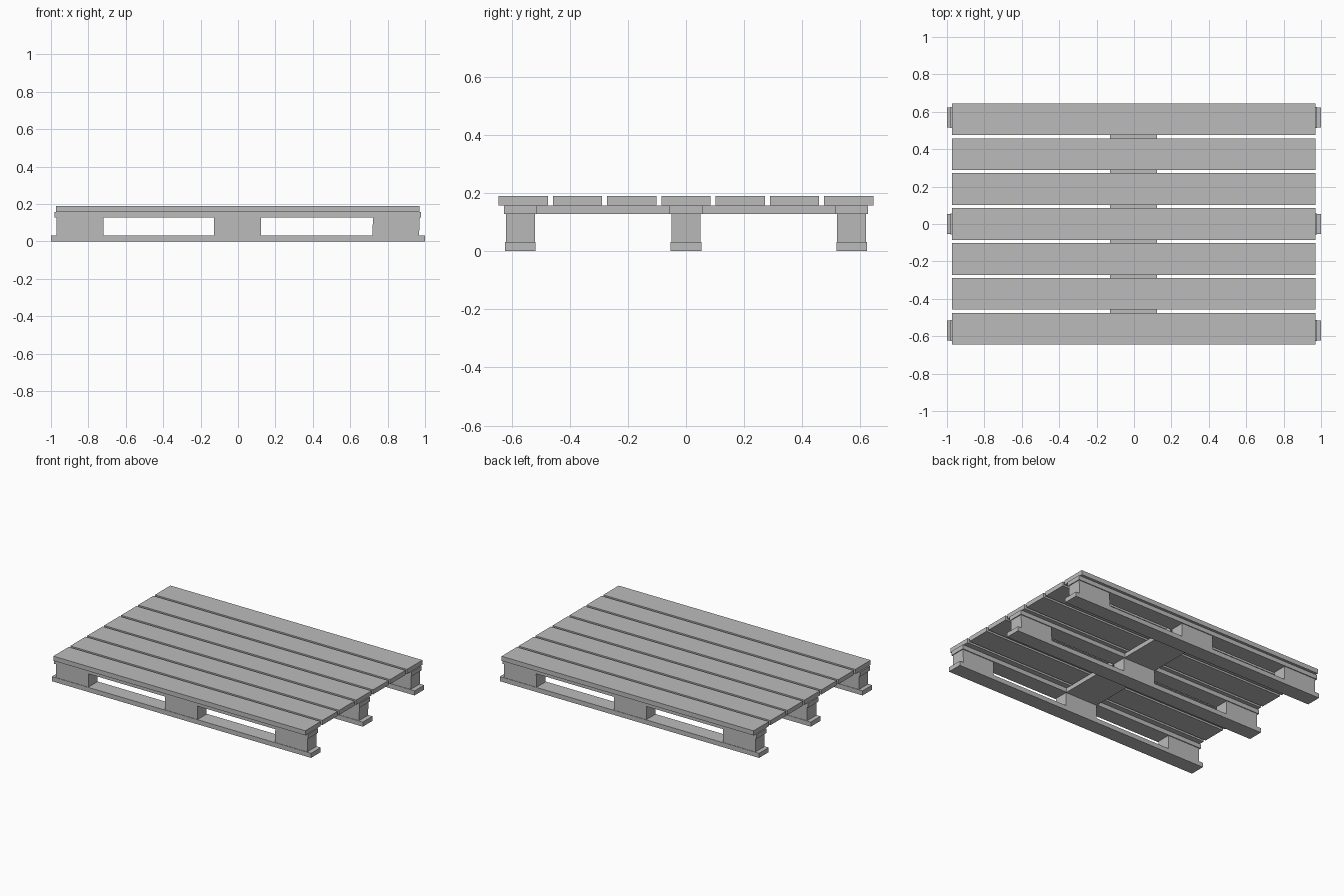
import bpy
import bmesh

cube = bpy.data.objects.get("Cube")
if cube:
    bpy.data.objects.remove(cube, do_unlink=True)

grey = bpy.data.materials.new("plain_grey")
grey.use_nodes = True
colour = (0.5, 0.5, 0.5, 1)
grey.diffuse_color = colour
grey.node_tree.nodes["Principled BSDF"].inputs["Base Color"].default_value = colour


def board(name, x, y, z, lean=0):
    """Box between the given (low, high) ranges; lean shifts its top along x."""
    bm = bmesh.new()
    bmesh.ops.create_cube(bm, size=1)
    for v in bm.verts:
        top = v.co.z > 0
        v.co = [r[1] if c > 0 else r[0] for c, r in zip(v.co, (x, y, z))]
        if top:
            v.co.x += lean
    mesh = bpy.data.meshes.new(name)
    bm.to_mesh(mesh)
    bm.free()
    mesh.materials.append(grey)
    obj = bpy.data.objects.new(name, mesh)
    bpy.context.collection.objects.link(obj)
    return obj


def around(centre, half):
    return (centre - half, centre + half)


# Height of each layer
RUNNER, BLOCK, STRINGER, DECK = (0, 0.032), (0.032, 0.128), (0.128, 0.158), (0.158, 0.19)

# Seven deck planks
for i in range(-3, 4):
    board(f"deck_plank_{i + 4}", (-0.973, 0.971), around(i * 0.1867, 0.0848), DECK)

# Three rows: bottom runner, three blocks, upper stringer
for row, y in (("front", -0.57), ("middle", 0), ("back", 0.57)):
    board(f"{row}_runner", (-1, 1), around(y, 0.053), RUNNER)
    board(f"{row}_stringer", (-0.982, 0.978), around(y, 0.056), STRINGER)
    board(f"{row}_right_block", (-0.97, -0.72), around(y, 0.05), BLOCK)
    board(f"{row}_centre_block", (-0.128, 0.123), around(y, 0.05), BLOCK)
    board(f"{row}_left_block", (0.718, 0.968), around(y, 0.05), BLOCK, lean=0.004)

# Cross boards joining the rows at the centre
for side, y in (("front", -0.285), ("back", 0.285)):
    board(f"{side}_cross_board", (-0.128, 0.123), around(y, 0.229), STRINGER)
